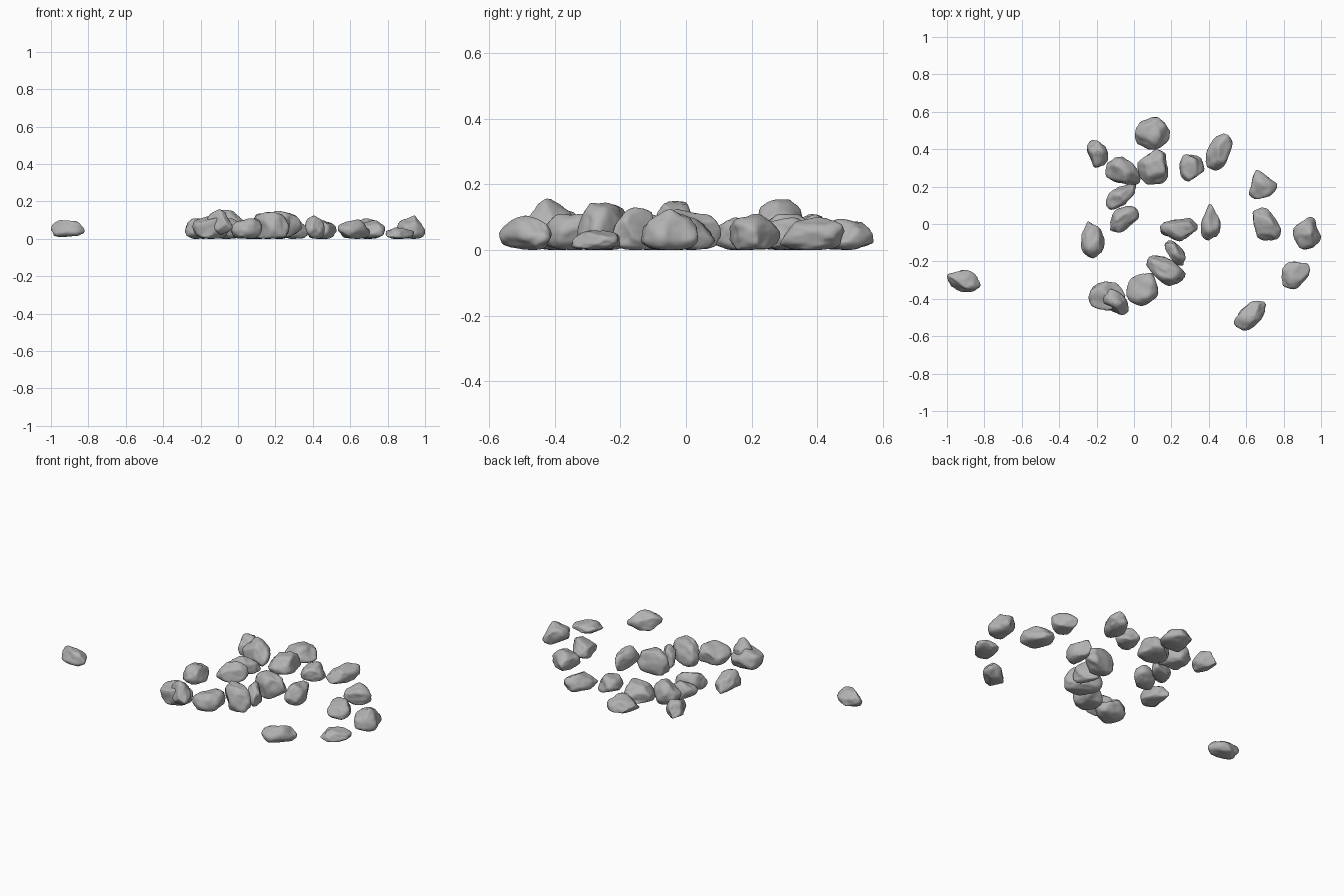
import bpy
import bmesh
import math
import random
from mathutils import Matrix, Vector, noise

random.seed(7)

cube = bpy.data.objects.get("Cube")
if cube:
    bpy.data.objects.remove(cube, do_unlink=True)

# Stone material
stone = bpy.data.materials.new("grey stone")
stone.use_nodes = True
grey = (0.45, 0.45, 0.45, 1)
stone.diffuse_color = grey
shader = next(n for n in stone.node_tree.nodes if n.type == "BSDF_PRINCIPLED")
shader.inputs["Base Color"].default_value = grey
shader.inputs["Roughness"].default_value = 0.8


def random_direction():
    return Vector([random.gauss(0, 1) for axis in "xyz"]).normalized()


def bounds(verts):
    axes = list(zip(*(v.co for v in verts)))
    low = Vector([min(a) for a in axes])
    high = Vector([max(a) for a in axes])
    return (low + high) / 2, high - low


def chip(verts):
    """Press softened flat facets into a ball and add gentle lumps."""
    planes = [(random_direction(), random.uniform(0.68, 0.85)) for _ in range(9)]
    offset = random_direction() * 40
    for v in verts:
        for normal, depth in planes:
            excess = v.co.dot(normal) - depth
            if excess > 0:
                v.co -= normal * excess * 0.85
        v.co *= 1 + 0.14 * noise.noise(v.co * 1.4 + offset)
        v.co *= 1 + 0.05 * noise.noise(v.co * 3.5 - offset)


def rock(name, x, y, length, width, top, turn, taper, base=0.0):
    """Stone with its long axis turned in degrees, narrowing along that axis."""
    bm = bmesh.new()
    bmesh.ops.create_icosphere(bm, subdivisions=4, radius=1)
    chip(bm.verts)
    for v in bm.verts:
        along = v.co.x
        v.co.y *= 1 - taper * along
        v.co.z *= 1 - 0.3 * taper * along
        # Settle the underside on the ground
        if v.co.z < 0:
            v.co.z = -0.7 * math.tanh(-v.co.z * 1.4)
    centre, size = bounds(bm.verts)
    target = Vector((length, width, top - base))
    for v in bm.verts:
        v.co = Vector([(c - m) * t / s for c, m, t, s in zip(v.co, centre, target, size)])
    bmesh.ops.rotate(bm, verts=bm.verts, matrix=Matrix.Rotation(math.radians(turn), 3, "Z"))
    centre, size = bounds(bm.verts)
    bmesh.ops.translate(bm, verts=bm.verts, vec=Vector((x, y, (top + base) / 2)) - centre)
    mesh = bpy.data.meshes.new(name)
    bm.to_mesh(mesh)
    bm.free()
    mesh.materials.append(stone)
    for face in mesh.polygons:
        face.use_smooth = True
    obj = bpy.data.objects.new(name, mesh)
    bpy.context.collection.objects.link(obj)


# Back stones
rock("back_left_small_rock", -0.195, 0.375, 0.15, 0.105, 0.11, 105, 0.2)
rock("back_tall_rock", -0.06, 0.285, 0.20, 0.145, 0.155, -40, 0.15, 0.02)
rock("back_wedge_rock", 0.10, 0.485, 0.175, 0.19, 0.095, 95, 0.35)
rock("back_block_rock", 0.10, 0.305, 0.19, 0.165, 0.11, 90, 0)
rock("back_square_rock", 0.31, 0.30, 0.145, 0.135, 0.10, 85, 0)
rock("back_long_rock", 0.455, 0.385, 0.205, 0.12, 0.10, 65, 0)
rock("back_right_rock", 0.69, 0.21, 0.155, 0.16, 0.11, 110, 0.35)

# Middle stones
rock("middle_slanted_rock", -0.07, 0.145, 0.195, 0.10, 0.10, 35, 0.15)
rock("middle_rock", -0.05, 0.025, 0.18, 0.12, 0.11, 30, -0.1)
rock("left_edge_rock", -0.22, -0.085, 0.20, 0.13, 0.11, 100, 0.2)
rock("centre_tall_rock", 0.24, -0.03, 0.20, 0.125, 0.15, 0, 0)
rock("centre_slim_rock", 0.41, 0.01, 0.195, 0.105, 0.125, 88, 0.25)
rock("centre_sliver_rock", 0.22, -0.155, 0.155, 0.08, 0.13, -55, 0)

# Front stones
rock("front_slanted_rock", 0.17, -0.25, 0.22, 0.13, 0.145, -30, -0.15)
rock("front_round_rock", 0.045, -0.35, 0.19, 0.17, 0.11, 60, 0)
rock("front_wide_rock", -0.145, -0.385, 0.19, 0.16, 0.12, -15, 0)
rock("front_leaning_rock", -0.10, -0.415, 0.17, 0.11, 0.157, -50, 0, 0.02)

# Right side stones
rock("right_rock", 0.71, 0, 0.195, 0.135, 0.10, -55, 0)
rock("right_edge_rock", 0.925, -0.05, 0.175, 0.15, 0.125, 90, 0.1)
rock("right_flat_rock", 0.865, -0.275, 0.175, 0.14, 0.06, 35, 0)
rock("right_front_rock", 0.62, -0.49, 0.20, 0.115, 0.105, 38, 0.25)

# Stray stone
rock("stray_rock", -0.91, -0.305, 0.185, 0.12, 0.10, -20, 0.1, 0.01)
